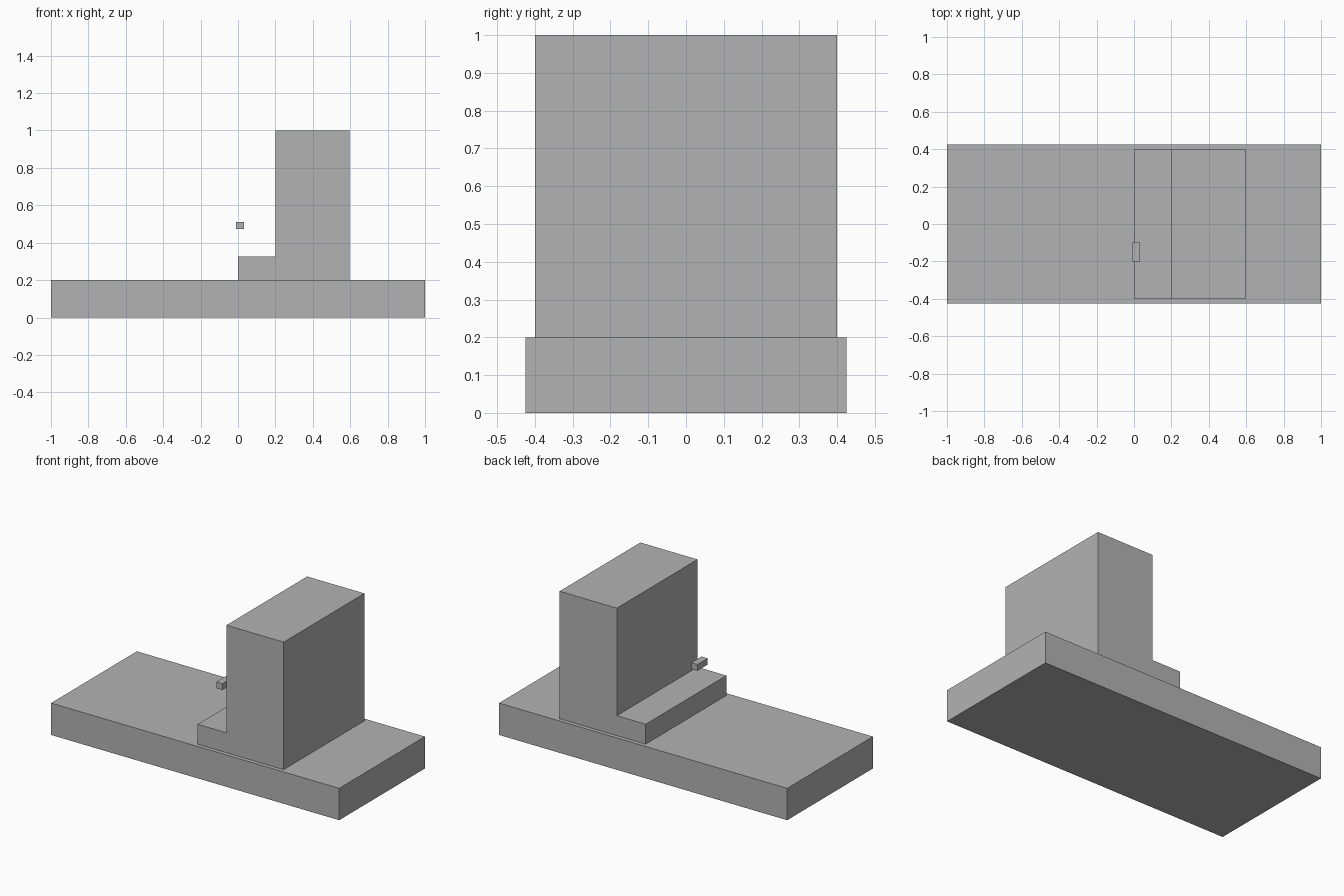
import bpy
import bmesh

if "Cube" in bpy.data.objects:
    bpy.data.objects.remove(bpy.data.objects["Cube"], do_unlink=True)

grey = bpy.data.materials.new("plain grey")
grey.use_nodes = True
colour = (0.45, 0.45, 0.45, 1)
grey.diffuse_color = colour
grey.node_tree.nodes["Principled BSDF"].inputs["Base Color"].default_value = colour


def extrude_profile(name, profile, y_front, y_back):
    """Extrude an x-z outline from front to back."""
    bm = bmesh.new()
    face = bm.faces.new([bm.verts.new((x, y_front, z)) for x, z in profile])
    extruded = bmesh.ops.extrude_face_region(bm, geom=[face])["geom"]
    verts = [v for v in extruded if isinstance(v, bmesh.types.BMVert)]
    bmesh.ops.translate(bm, verts=verts, vec=(0, y_back - y_front, 0))
    bmesh.ops.recalc_face_normals(bm, faces=bm.faces)
    mesh = bpy.data.meshes.new(name)
    bm.to_mesh(mesh)
    bm.free()
    mesh.materials.append(grey)
    obj = bpy.data.objects.new(name, mesh)
    bpy.context.collection.objects.link(obj)
    return obj


def rectangle(x0, x1, z0, z1):
    return [(x0, z0), (x1, z0), (x1, z1), (x0, z1)]


# Wide slab underneath
extrude_profile("base_slab", rectangle(-1, 1, 0, 0.2), -0.425, 0.425)

# Tall block with a low step on its right side
stepped = [(0, 0.2), (0.597, 0.2), (0.597, 1), (0.2, 1), (0.2, 0.325), (0, 0.325)]
extrude_profile("stepped_tower", stepped, -0.4, 0.4)

# Small bar hovering above the step
extrude_profile("small_bar", rectangle(-0.01, 0.032, 0.472, 0.512), -0.2, -0.1)
